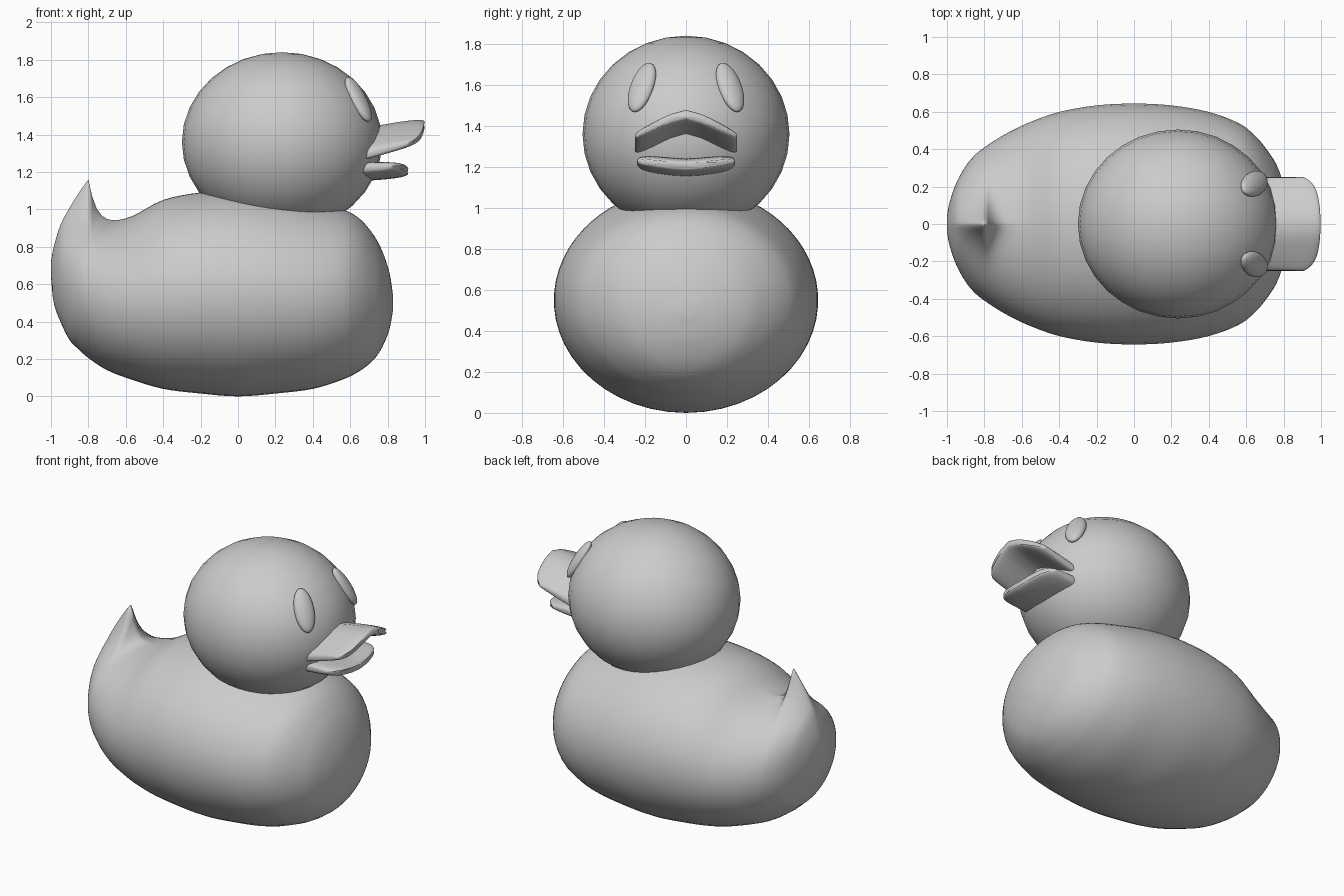
import bpy
import bmesh
from math import sin, cos, pi, exp, sqrt, copysign
from mathutils import Vector, Matrix

default_cube = bpy.data.objects.get("Cube")
if default_cube:
    bpy.data.objects.remove(default_cube)

grey = bpy.data.materials.new("plain grey")
grey.use_nodes = True
grey.diffuse_color = (0.6, 0.6, 0.6, 1)
grey.node_tree.nodes["Principled BSDF"].inputs["Base Color"].default_value = grey.diffuse_color


def add_object(name, bm):
    """Turn a bmesh into a smooth shaded object."""
    bmesh.ops.recalc_face_normals(bm, faces=bm.faces)
    for face in bm.faces:
        face.smooth = True
    mesh = bpy.data.meshes.new(name)
    bm.to_mesh(mesh)
    bm.free()
    mesh.materials.append(grey)
    obj = bpy.data.objects.new(name, mesh)
    bpy.context.collection.objects.link(obj)
    return obj


def loft(name, rings):
    """Bridge closed rings of points and cap both ends."""
    bm = bmesh.new()
    loops = [[bm.verts.new(point) for point in ring] for ring in rings]
    count = len(loops[0])
    for a, b in zip(loops, loops[1:]):
        for i in range(count):
            j = (i + 1) % count
            bm.faces.new((a[i], a[j], b[j], b[i]))
    bm.faces.new(loops[0])
    bm.faces.new(loops[-1])
    return add_object(name, bm)


def ellipsoid(name, matrix):
    bm = bmesh.new()
    bmesh.ops.create_uvsphere(bm, u_segments=32, v_segments=16, radius=1, matrix=matrix)
    return add_object(name, bm)


def smooth_rows(rows, steps):
    """Catmull-Rom subdivision of the section table."""
    rows = [Vector(row) for row in rows]
    result = []
    for i in range(len(rows) - 1):
        p0, p1, p2, p3 = (rows[min(max(k, 0), len(rows) - 1)] for k in range(i - 1, i + 3))
        for s in range(steps):
            t = s / steps
            result.append(p1 + (p2 - p0) * t / 2
                          + (p0 * 2 - p1 * 5 + p2 * 4 - p3) * t * t / 2
                          + (p1 * 3 - p0 - p2 * 3 + p3) * t ** 3 / 2)
    return result + [rows[-1]]


# Body sections: x, bottom, top, half width
sections = [
    (-1, .64, .72, .04), (-.985, .5, .78, .12), (-.95, .4, .85, .22),
    (-.9, .3, .88, .31), (-.85, .25, .895, .37), (-.8, .205, .9, .41),
    (-.7, .14, .92, .475), (-.57, .09, .96, .54), (-.4, .04, 1.05, .6),
    (-.2, .015, 1.09, .635), (0, 0, 1.1, .645), (.2, .015, 1.08, .635),
    (.4, .04, 1.04, .6), (.56, .09, 1, .54), (.65, .135, .95, .47),
    (.72, .19, .87, .385), (.77, .26, .78, .3), (.81, .36, .66, .17),
    (.83, .47, .53, .04),
]
tail_x, tail_height, tail_width = -.8, .26, .08


def tail_lift(x, y):
    """Pointed tail: straight behind, concave in front and at the sides."""
    if x < tail_x:
        along = max(0, (x + 1) / (tail_x + 1))
    else:
        along = exp((tail_x - x) / .045)
    side = sqrt(y * y + .0003) - sqrt(.0003)
    return tail_height * along * exp(-side / tail_width)


def body_ring(section, count=64):
    x, bottom, top, width = section
    ring = []
    for i in range(count):
        # Points gather near the top, where the tail needs detail
        t = 2 * i / count - 1
        angle = pi * copysign(abs(t) ** 1.4, t)
        y = width * sin(angle)
        z = (top + bottom) / 2 + (top - bottom) / 2 * cos(angle)
        if cos(angle) > 0:
            z += tail_lift(x, y) * min(1, cos(angle) * 3)
        ring.append((x, y, z))
    return ring


loft("body", [body_ring(section) for section in smooth_rows(sections, 4)])

# Head
ellipsoid("head", Matrix.Translation((.235, 0, 1.36)) @ Matrix.Diagonal((.535, .505, .48, 1)))

# Eyes: flattened ellipsoids lying on the head
for side, name in ((1, "left_eye"), (-1, "right_eye")):
    normal = Vector((1.45, .84 * side, .98)).normalized()
    upright = Vector((-.12, -.08 * side, .24))
    upright = (upright - normal * upright.dot(normal)).normalized()
    across = normal.cross(upright)
    turn = Matrix((across, upright, normal)).transposed().to_4x4()
    centre = Matrix.Translation((.643, .215 * side, 1.588))
    ellipsoid(name, centre @ turn @ Matrix.Diagonal((.064, .138, .036, 1)))


def soft(value):
    """Boxy rounding of a sine or cosine."""
    return copysign(abs(value) ** .6, value)


def bill(name, tip, half_width, thickness, base_z, tip_z, drop, count=48, steps=16):
    """Rounded plate bent across its width, reaching forward from the head."""
    base = .64
    rings = []
    for k in range(steps):
        phi = pi / 2 * k / steps
        v = sin(phi)
        depth = thickness * cos(phi) ** .5
        ring = []
        for i in range(count):
            angle = 2 * pi * i / count
            u = soft(cos(angle))
            reach = tip - .04 * u * u - .05 * u ** 8
            bend = drop * (sqrt(u * u + .04) - .2)
            z = base_z + (tip_z - base_z) * v - bend + depth * soft(sin(angle))
            ring.append((base + (reach - base) * v, half_width * u, z))
        rings.append(ring)
    return loft(name, rings)


# Open bill: an arched upper half and a shallow lower half
bill("upper_bill", 1, .25, .046, 1.38, 1.455, .125)
bill("lower_bill", .912, .238, .044, 1.195, 1.205, -.03)
